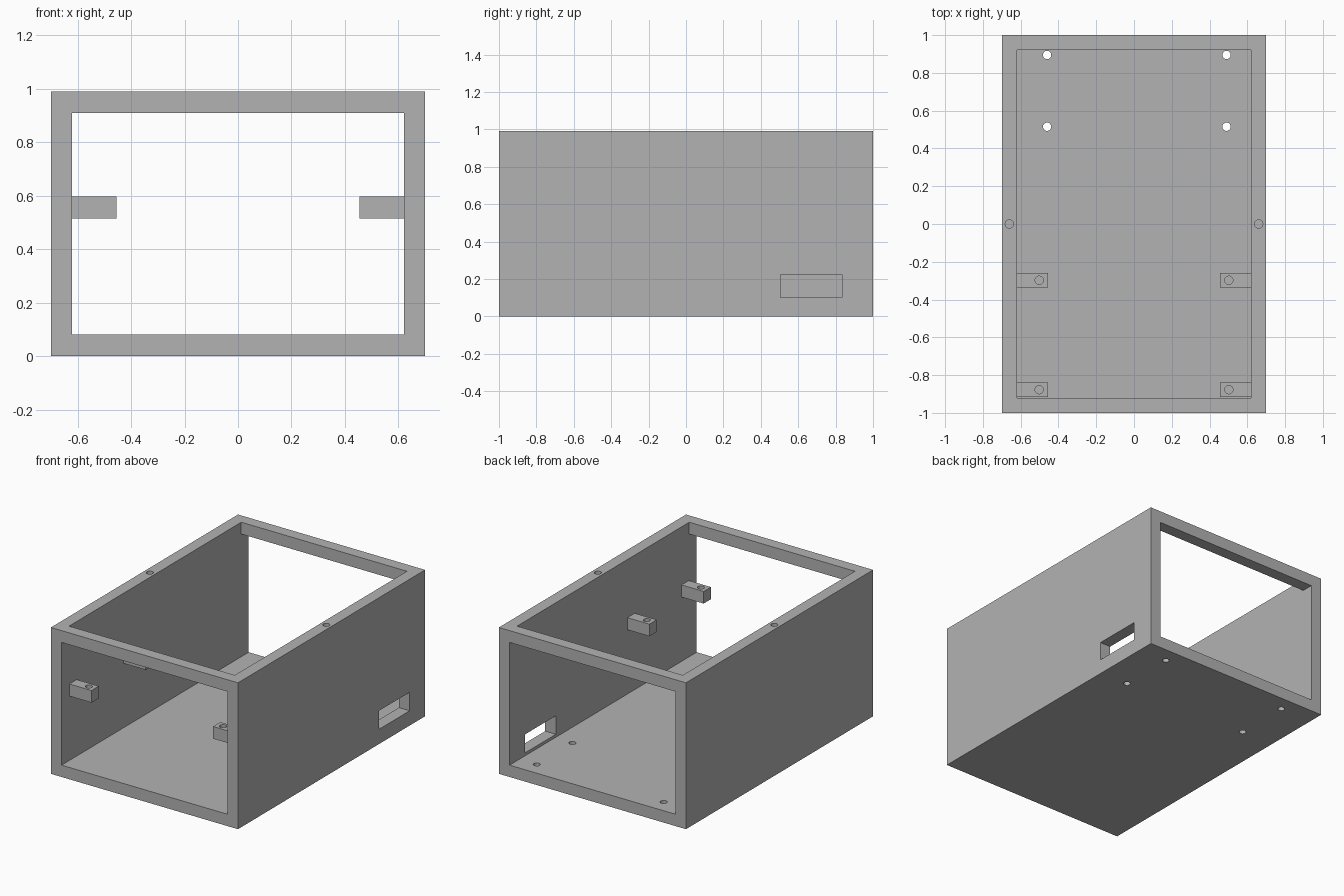
import bpy
import math

cube = bpy.data.objects.get("Cube")
if cube:
    bpy.data.objects.remove(cube, do_unlink=True)

grey = bpy.data.materials.new("matte grey")
grey.use_nodes = True
colour = (0.45, 0.45, 0.45, 1)
grey.diffuse_color = colour
grey.node_tree.nodes["Principled BSDF"].inputs["Base Color"].default_value = colour


def box(name, x, y, z):
    """Box from its (low, high) limits on each axis."""
    limits = (x, y, z)
    bpy.ops.mesh.primitive_cube_add(size=1, location=[(a + b) / 2 for a, b in limits])
    obj = bpy.context.object
    obj.name = name
    obj.scale = [b - a for a, b in limits]
    bpy.ops.object.transform_apply(location=True, rotation=False, scale=True)
    obj.data.materials.append(grey)
    return obj


def drill(x, y, low, high):
    """Vertical round cutter for a screw hole."""
    bpy.ops.mesh.primitive_cylinder_add(
        vertices=32, radius=0.022, depth=high - low, location=(x, y, (low + high) / 2))
    obj = bpy.context.object
    obj.name = "hole_cutter"
    obj.data.materials.append(grey)
    return obj


def cut(target, cutter):
    """Subtract the cutter from the target, then discard it."""
    cutter.hide_render = True
    mod = target.modifiers.new("cut", 'BOOLEAN')
    mod.operation = 'DIFFERENCE'
    mod.solver = 'EXACT'
    mod.object = cutter
    bpy.context.view_layer.objects.active = target
    bpy.ops.object.modifier_apply(modifier=mod.name)
    bpy.data.objects.remove(cutter, do_unlink=True)


def finish(obj):
    bpy.ops.object.select_all(action='DESELECT')
    obj.select_set(True)
    bpy.context.view_layer.objects.active = obj
    bpy.ops.object.shade_smooth_by_angle(angle=math.radians(30))


WIDTH, HEIGHT, WALL = 0.7, 0.99, 0.08
inner = WIDTH - WALL

# Case: open at front and back, with a window in the top
case = box("case", (-WIDTH, WIDTH), (-1, 1), (0, HEIGHT))
cut(case, box("tunnel_cutter", (-inner, inner), (-1.2, 1.2), (WALL, HEIGHT - WALL)))
cut(case, box("top_cutter", (-inner, inner), (-0.92, 0.92), (0.88, 1.2)))

# Side port through the left wall
cut(case, box("port_cutter", (0.5, 0.9), (0.505, 0.835), (0.1, 0.225)))

# Floor mounting holes
for x in (-0.46, 0.49):
    for y in (0.515, 0.895):
        cut(case, drill(x, y, -0.1, 0.2))

# Blind lid screw holes in the side walls
for x in (-0.66, 0.66):
    cut(case, drill(x, 0, 0.8, 1.1))
finish(case)

# Bracket lugs with screw holes on the inner side walls
for side, label in ((-1, "right"), (1, "left")):
    for y, place in ((-0.877, "front"), (-0.298, "rear")):
        lug = box(f"{place}_{label}_lug", sorted((side * 0.455, side * inner)),
                  (y - 0.039, y + 0.039), (0.515, 0.597))
        cut(lug, drill(side * 0.502, y, 0.4, 0.7))
        finish(lug)
